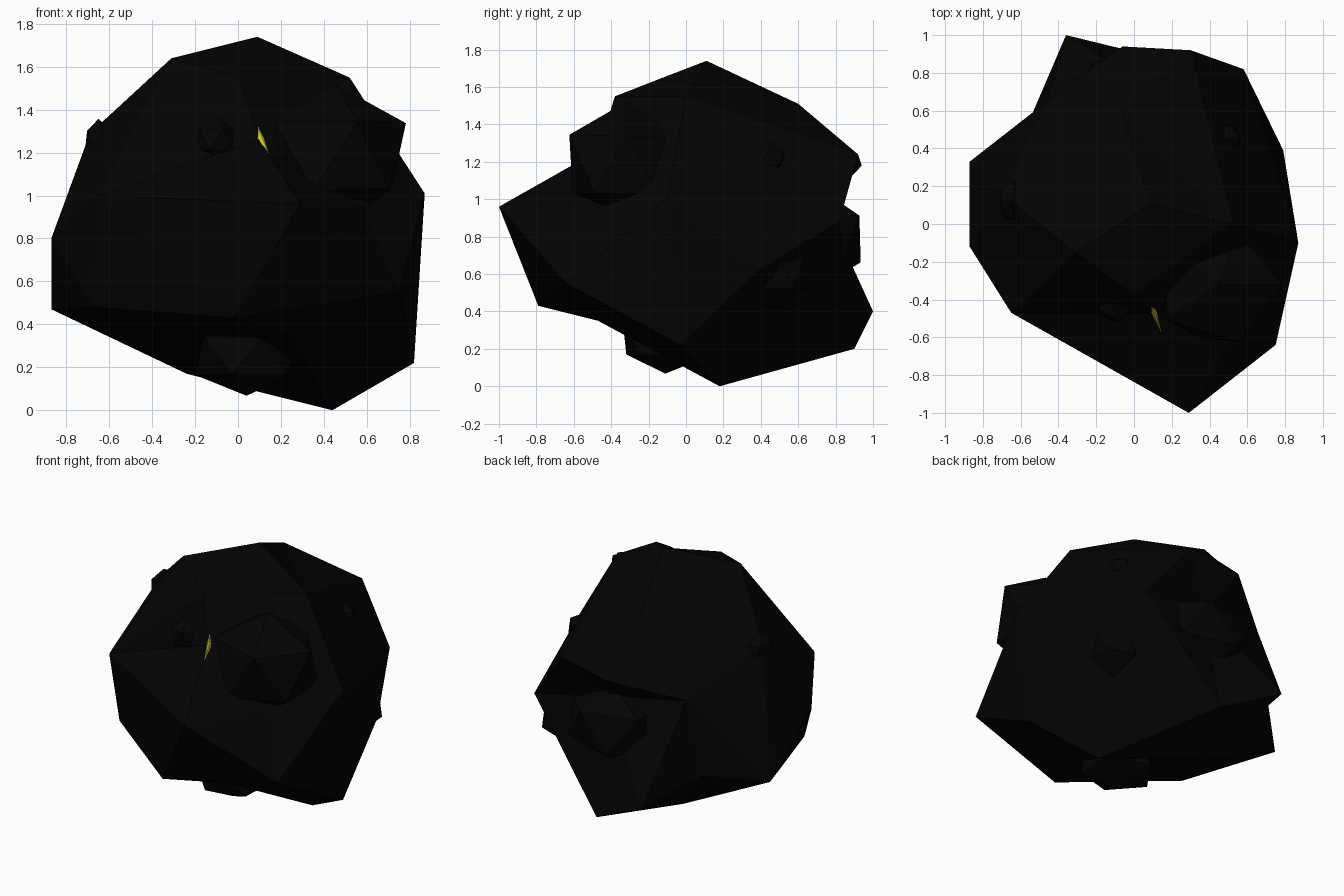
import bpy, bmesh, random
from mathutils import Vector

if "Cube" in bpy.data.objects:
    bpy.data.objects.remove(bpy.data.objects["Cube"])

random.seed(4)


def material(name, color):
    m = bpy.data.materials.new(name)
    m.diffuse_color = color
    m.use_nodes = True
    m.node_tree.nodes["Principled BSDF"].inputs["Base Color"].default_value = m.diffuse_color
    return m


BLACK = material("coal_black", (0.001, 0.001, 0.001, 1))
YELLOW = material("yellow", (0.75, 0.7, 0.02, 1))


def add_object(name, bm, mat):
    bmesh.ops.recalc_face_normals(bm, faces=bm.faces)
    me = bpy.data.meshes.new(name)
    bm.to_mesh(me)
    bm.free()
    me.materials.append(mat)
    ob = bpy.data.objects.new(name, me)
    bpy.context.collection.objects.link(ob)
    return ob


# Main lump: corners wrapped as seen from the middle, so dents are possible
corners = [
    (.29, -1, .96), (-.02, -.79, .43), (-.65, -.47, 1.0), (.75, -.64, .55),
    (.25, -.47, .35), (.82, -.03, .22), (.87, -.1, 1.01), (.58, -.48, .96),
    (.10, -.47, 1.26), (.0, -.38, 1.55), (.52, .0, 1.55), (-.31, -.15, 1.64),
    (.09, .11, 1.74), (-.07, .6, 1.51), (-.69, .15, 1.29), (-.67, -.33, .48),
    (-.87, -.12, .8), (-.87, .33, .47), (.44, .18, .0), (-.24, .38, .17),
    (.05, .9, .2), (-.36, 1.0, .4), (-.46, .65, 1.04), (.79, .39, .62),
    (.58, .82, .88), (.0, .8, 1.32), (.3, .92, 1.24), (-.06, .94, 1.18),
    (.05, .74, .97), (-.54, .58, .52),
]
bm = bmesh.new()
mid = Vector((0, .05, .85))
target = {}
for c in corners:
    v = bm.verts.new((Vector(c) - mid).normalized())
    target[v] = Vector(c)
bmesh.ops.convex_hull(bm, input=bm.verts)
for v in bm.verts:
    v.co = target[v]
add_object("main_lump", bm, BLACK)


# Small chunks stuck to the surface
def chunk(name, center, size, jitter=.06):
    bm = bmesh.new()
    bmesh.ops.create_icosphere(bm, subdivisions=1, radius=1)
    for v in bm.verts:
        v.co *= 1 + random.uniform(-jitter, jitter)
        v.co = Vector(center) + v.co * Vector(size)
    add_object(name, bm, BLACK)


chunks = [
    ("front_large_chunk", (.45, -.32, 1.18), (.37, .34, .35)),
    ("front_small_chunk", (-.1, -.41, 1.26), (.11, .12, .11)),
    ("left_small_chunk", (-.65, .12, 1.25), (.07, .12, .11)),
    ("right_upper_chunk", (.49, .45, 1.22), (.08, .09, .09)),
    ("right_lower_chunk", (.57, .48, .62), (.17, .19, .22)),
    ("back_chunk", (.05, .72, .79), (.37, .24, .27)),
    ("bottom_chunk", (.04, -.11, .25), (.26, .26, .19)),
]
for name, center, size in chunks:
    chunk(name, center, size)

# Yellow sliver in the front crease
bm = bmesh.new()
pts = [(.08, -.41, 1.35), (.09, -.465, 1.27), (.15, -.59, 1.18), (.12, -.49, 1.27),
       (.11, -.40, 1.26)]
for p in pts:
    bm.verts.new(p)
bmesh.ops.convex_hull(bm, input=bm.verts)
add_object("yellow_sliver", bm, YELLOW)
